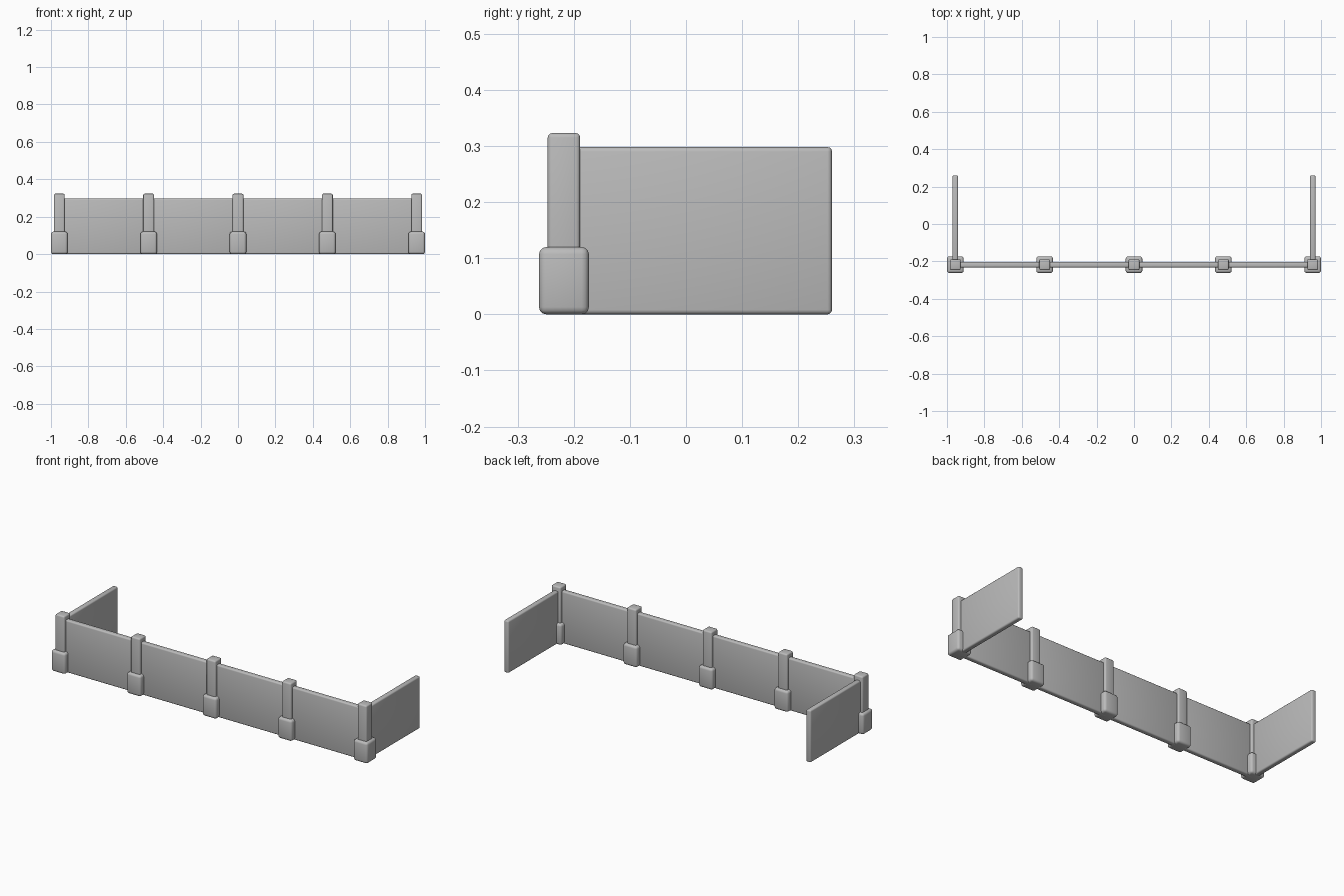
import bpy
import math

if "Cube" in bpy.data.objects:
    bpy.data.objects.remove(bpy.data.objects["Cube"], do_unlink=True)

# Plain grey finish
grey = bpy.data.materials.new("plain_grey")
colour = (0.5, 0.5, 0.5, 1)
grey.diffuse_color = colour
grey.use_nodes = True
grey.node_tree.nodes["Principled BSDF"].inputs["Base Color"].default_value = colour


def rounded_box(name, x, y, size, bevel, bottom=0.0):
    """Box standing on the given height, with softly rounded edges."""
    bpy.ops.mesh.primitive_cube_add(size=1, location=(x, y, bottom + size[2] / 2))
    box = bpy.context.object
    box.name = name
    box.scale = size
    bpy.ops.object.transform_apply(location=False, rotation=False, scale=True)
    box.data.materials.append(grey)
    mod = box.modifiers.new("rounding", "BEVEL")
    mod.width = bevel
    mod.segments = 3
    bpy.ops.object.modifier_apply(modifier=mod.name)
    bpy.ops.object.shade_smooth_by_angle(angle=math.radians(35))
    return box


SPAN = 0.4777      # distance between posts
FRONT_Y = -0.2175  # line of the front wall
WALL, HEIGHT = 0.03, 0.298

# Posts with wider footings
for i in range(5):
    x = (i - 2) * SPAN
    rounded_box(f"post_{i + 1}", x, FRONT_Y, (0.058, 0.058, 0.313), 0.008, 0.01)
    rounded_box(f"post_footing_{i + 1}", x, FRONT_Y, (0.089, 0.089, 0.12), 0.013)

# Front panels, one between each pair of posts
for i in range(4):
    x = (i - 1.5) * SPAN
    rounded_box(f"front_panel_{i + 1}", x, FRONT_Y, (SPAN, WALL, HEIGHT), 0.008)

# Side panels running back from the end posts
for side, name in ((-1, "right"), (1, "left")):
    rounded_box(f"{name}_side_panel", side * 2 * SPAN, FRONT_Y + SPAN / 2,
                (WALL, SPAN, HEIGHT), 0.008)
